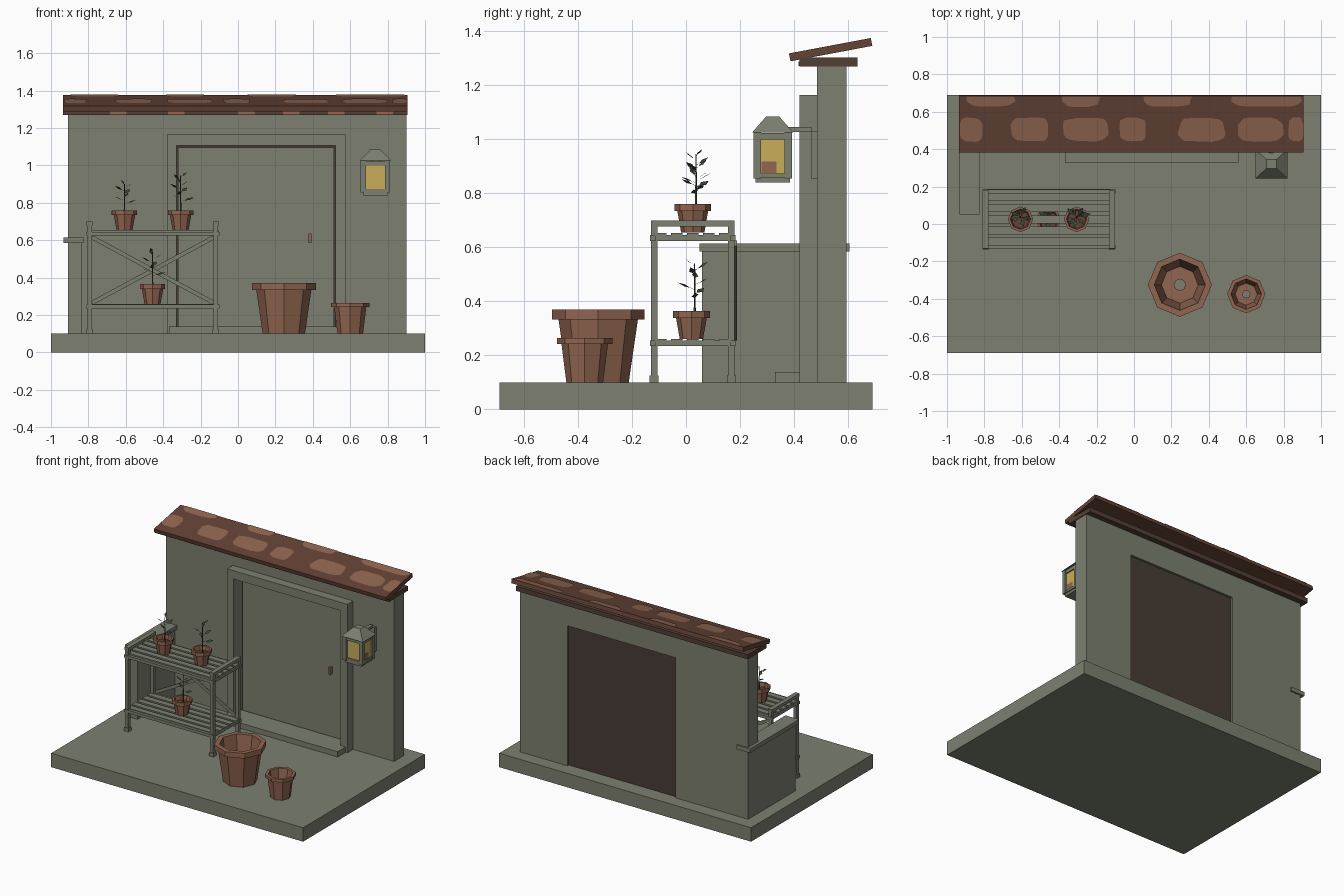
import bpy, bmesh, math, random
from mathutils import Vector, Matrix

if "Cube" in bpy.data.objects:
    bpy.data.objects.remove(bpy.data.objects["Cube"])

random.seed(4)


def material(name, rgb):
    m = bpy.data.materials.new(name)
    m.diffuse_color = (*rgb, 1)
    m.use_nodes = True
    m.node_tree.nodes["Principled BSDF"].inputs["Base Color"].default_value = m.diffuse_color
    return m


STONE = material("grey_green", (0.2, 0.215, 0.163))
CLAY = material("terracotta", (0.28, 0.13, 0.079))
BROWN = material("roof_brown", (0.125, 0.055, 0.036))
BEAM = material("beam_brown", (0.085, 0.05, 0.036))
DOOR = material("dark_door_brown", (0.062, 0.045, 0.035))
GLASS = material("lamp_yellow", (0.58, 0.42, 0.1))
LEAF = material("leaf_green", (0.042, 0.07, 0.045))


def finish(name, bm, mat):
    bmesh.ops.recalc_face_normals(bm, faces=bm.faces)
    me = bpy.data.meshes.new(name)
    bm.to_mesh(me)
    bm.free()
    me.materials.append(mat)
    ob = bpy.data.objects.new(name, me)
    bpy.context.collection.objects.link(ob)
    return ob


def add_box(bm, x0, x1, y0, y1, z0, z1):
    m = Matrix.Translation(((x0 + x1) / 2, (y0 + y1) / 2, (z0 + z1) / 2))
    m = m @ Matrix.Diagonal((x1 - x0, y1 - y0, z1 - z0, 1))
    bmesh.ops.create_cube(bm, size=1, matrix=m)


def boxes(name, mat, *sizes):
    bm = bmesh.new()
    for s in sizes:
        add_box(bm, *s)
    return finish(name, bm, mat)


def prism(name, mat, points, offset):
    """Extrude a closed outline of 3D points along an offset."""
    bm = bmesh.new()
    f = bm.faces.new([bm.verts.new(p) for p in points])
    ext = bmesh.ops.extrude_face_region(bm, geom=[f])
    new = [v for v in ext["geom"] if isinstance(v, bmesh.types.BMVert)]
    bmesh.ops.translate(bm, verts=new, vec=offset)
    if f.is_valid and not all(len(e.link_faces) == 2 for e in f.edges):
        bm.faces.new([v for v in f.verts])
    return finish(name, bm, mat)


def portal(name, mat, x0, x1, z1, ix0, ix1, iz1, y0, y1):
    """Wall or frame with a doorway open at the bottom."""
    xz = [(x0, .1), (x0, z1), (x1, z1), (x1, .1), (ix1, .1), (ix1, iz1), (ix0, iz1), (ix0, .1)]
    return prism(name, mat, [(x, y0, z) for x, z in xz], (0, y1 - y0, 0))


# Ground slab, wall, doorway
boxes("ground_slab", STONE, (-1, 1, -.69, .69, 0, .1))
portal("main_wall", STONE, -.91, .9, 1.27, -.335, .525, 1.105, .485, .595)
portal("door_frame", STONE, -.38, .575, 1.165, -.33, .52, 1.105, .42, .486)
boxes("door_step", STONE, (-.37, .56, .33, .5, .1, .138))
boxes("door_front", STONE, (-.322, .512, .51, .55, .1, 1.095))
boxes("door_back", DOOR, (-.335, .525, .545, .58, .1, 1.105))
boxes("door_handle", CLAY, (.378, .392, .485, .512, .585, .635))
boxes("side_wall", STONE, (-.91, -.838, .06, .49, .1, .587))
boxes("side_wall_cap", STONE, (-.932, -.825, .05, .605, .585, .615))

# Roof: beam and tilted slab
boxes("roof_beam", BEAM, (-.935, .905, .42, .635, 1.27, 1.303))
roof = [(.387, 1.289), (.381, 1.318), (.684, 1.375), (.69, 1.346)]
prism("roof_slab", BROWN, [(-.935, y, z) for y, z in roof], (1.84, 0, 0))


# Pale rounded patches lying on the slab
def roof_patches():
    bm = bmesh.new()
    back = [(-.895, -.635), (-.385, -.18), (.05, .31), (.51, .905)]
    mid = [(-.935, -.81), (-.66, -.45), (-.385, -.13), (-.08, .065), (.235, .49), (.555, .8), (.825, .905)]
    spots = [(a, b, .625, .73) for a, b in back] + [(a, b, .44, .57) for a, b in mid]
    for a, b, y0, y1 in spots:
        vs = []
        for i in range(16):
            t = 2 * math.pi * (i + .5) / 16
            c, s = math.cos(t), math.sin(t)
            k = random.uniform(.92, 1.03)
            x = (a + b) / 2 + (b - a) / 2 * math.copysign(abs(c) ** .55, c) * k
            y = (y0 + y1) / 2 + (y1 - y0) / 2 * math.copysign(abs(s) ** .55, s) * k
            x, y = max(-.935, min(.905, x)), min(.684, y)
            vs.append(bm.verts.new((x, y, 1.318 + (y - .381) * .188 + .003)))
        bm.faces.new(vs)
    bmesh.ops.remove_doubles(bm, verts=bm.verts, dist=.0005)
    finish("roof_patches", bm, CLAY)


roof_patches()
boxes("beam_patches", CLAY, *[(x, x + .09, .417, .421, 1.271, 1.288)
                              for x in (-.685, -.375, 0, .24, .48, .74)])

# Wall lantern
LX, LY = .735, .321
boxes("lantern_bracket", STONE, (LX - .012, LX + .012, .36, .465, 1.028, 1.045),
      (LX - .025, LX + .025, .462, .487, .855, 1.03))
bm = bmesh.new()
for sx in (-1, 1):
    for sy in (-1, 1):
        cx, cy = LX + sx * .065, LY + sy * .058
        add_box(bm, cx - .014, cx + .014, cy - .014, cy + .014, .855, 1.025)
for z0, z1, w, d in ((.84, .858, .065, .064), (.858, .874, .074, .066), (1.0, 1.024, .074, .066)):
    add_box(bm, LX - w, LX + w, LY - d, LY + d, z0, z1)
finish("lantern_frame", bm, STONE)
boxes("lantern_glass", GLASS, (LX - .066, LX + .066, LY - .058, LY + .058, .872, 1.002))
boxes("lantern_glow_mark", CLAY, (LX + .064, LX + .068, .28, .335, .875, .917))
bm = bmesh.new()
bmesh.ops.create_cone(bm, cap_ends=True, segments=4, radius1=.115, radius2=.036, depth=.06,
                      matrix=Matrix.Translation((LX, LY, 1.055)) @ Matrix.Diagonal((1.04, .94, 1, 1))
                      @ Matrix.Rotation(math.pi / 4, 4, "Z"))
finish("lantern_roof", bm, STONE)

# Plant stand: posts, feet, rails, slats, cross brace
bm = bmesh.new()
for px in (-.793, -.118):
    for py in (-.118, .168):
        add_box(bm, px - .012, px + .012, py - .012, py + .012, .1, .7)
        add_box(bm, px - .017, px + .017, py - .017, py + .017, .1, .125)
    add_box(bm, px - .016, px + .016, -.13, .178, .678, .7)
    for z in (.234, .624):
        add_box(bm, px - .012, px + .012, -.118, .168, z, z + .021)
for py in (-.123, .173):
    for z in (.234, .624):
        add_box(bm, -.81, -.1, py - .011, py + .011, z, z + .021)
finish("stand_frame", bm, STONE)
boxes("stand_slats", STONE, *[(-.805, -.105, y - .021, y + .021, z, z + .012)
                              for z in (.248, .642) for y in (-.093, -.034, .025, .084, .143)])
bm = bmesh.new()
for s in (-1, 1):
    ang = math.atan2(.35, .65) * s
    m = Matrix.Translation((-.455, .178 + .005 * s, .44)) @ Matrix.Rotation(-ang, 4, "Y")
    bmesh.ops.create_cube(bm, size=1, matrix=m @ Matrix.Diagonal((.738, .01, .022, 1)))
finish("stand_cross_brace", bm, STONE)


# Eight-sided rimmed pots with a drain hole
def pot(name, x, y, z, h, rb, rt, rim, rim_h, hole, n=8):
    zr, z1 = z + h - rim_h, z + h
    prof = [(hole, z), (rb, z), (rt, zr), (rim, zr), (rim, z1), (rim * .8, z1),
            (rb * .87, z + h * .1), (hole, z + h * .1)]
    bm = bmesh.new()
    rings = []
    for i in range(n):
        c, s = math.cos(2 * math.pi * i / n), math.sin(2 * math.pi * i / n)
        rings.append([bm.verts.new((x + r * c, y + r * s, zz)) for r, zz in prof])
    for i in range(n):
        a, b = rings[i], rings[(i + 1) % n]
        for j in range(len(prof)):
            k = (j + 1) % len(prof)
            bm.faces.new((a[j], b[j], b[k], a[k]))
    finish(name, bm, CLAY)


pot("large_pot", .245, -.325, .1, .27, .113, .147, .171, .037, .03)
pot("medium_pot", .6, -.375, .1, .164, .068, .086, .102, .022, .02)


# Seedlings: stem with a spiral of pointed leaves
def plant(name, x, y, z, height, leaves):
    bm = bmesh.new()
    bmesh.ops.create_cone(bm, cap_ends=True, segments=5, radius1=.005, radius2=.002,
                          depth=height + .06, matrix=Matrix.Translation((x, y, z + height / 2 - .03)))
    for i in range(leaves):
        t = i / (leaves - 1)
        a = i * 2.4 + random.uniform(-.3, .3)
        length = random.uniform(.065, .085) * (1 - .3 * t)
        out = Vector((math.cos(a), math.sin(a), .3 + .4 * t)).normalized()
        side = Vector((-math.sin(a), math.cos(a), .35)).normalized() * length * .2
        p = Vector((x, y, z + height * (.25 + .7 * t)))
        pts = [p, p + out * length * .25, p + out * length * .6 + side, p + out * length,
               p + out * length * .6 - side]
        v = [bm.verts.new(q) for q in (pts[1], pts[2], pts[3], pts[4])]
        bm.faces.new(v)
        w = [bm.verts.new(q) for q in (p - side * .1, p + side * .1, pts[1] + side * .1, pts[1] - side * .1)]
        bm.faces.new(w)
    finish(name, bm, LEAF)


for tag, x, y, z, hp, n in (("left", -.607, .025, .655, .14, 7), ("right", -.307, .025, .655, .185, 9),
                            ("lower", -.457, .02, .26, .175, 8)):
    pot(tag + "_plant_pot", x, y, z, .105, .043, .057, .068, .026, .008)
    bm = bmesh.new()
    bmesh.ops.create_circle(bm, cap_ends=True, segments=8, radius=.05,
                            matrix=Matrix.Translation((x, y, z + .075)))
    finish(tag + "_pot_soil", bm, BROWN)
    plant(tag + "_plant", x, y + .012, z + .105, hp, n)
